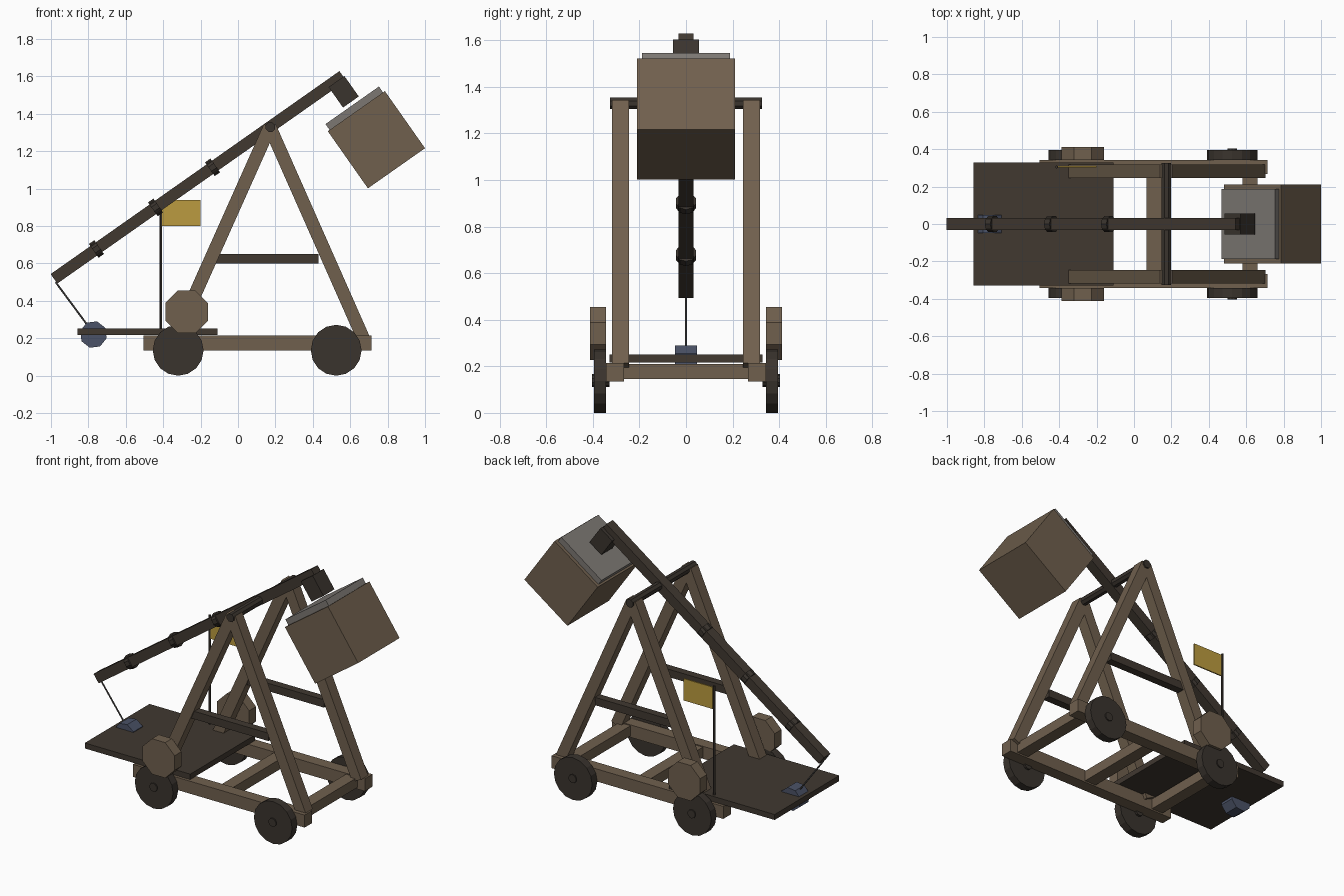
import bpy, bmesh, math
from mathutils import Matrix, Vector

if "Cube" in bpy.data.objects:
    bpy.data.objects.remove(bpy.data.objects["Cube"])


def material(name, rgb):
    m = bpy.data.materials.new(name)
    m.diffuse_color = (*rgb, 1)
    m.use_nodes = True
    m.node_tree.nodes["Principled BSDF"].inputs["Base Color"].default_value = m.diffuse_color
    return m


WOOD = material("oak wood", (0.162, 0.117, 0.076))
DARK = material("dark wood", (0.052, 0.040, 0.030))
IRON = material("dark iron", (0.042, 0.034, 0.027))
STONE = material("grey stone", (0.20, 0.185, 0.17))
BLUE = material("blue stone", (0.070, 0.085, 0.135))
GOLD = material("gold cloth", (0.50, 0.33, 0.050))
ROPE = material("rope", (0.09, 0.085, 0.08))

ALONG_Y = Matrix.Rotation(math.pi / 2, 4, 'X')
TILT = math.radians(35.1)


def finish(name, bm, mat, matrix):
    bm.transform(matrix)
    me = bpy.data.meshes.new(name)
    bm.to_mesh(me)
    bm.free()
    me.materials.append(mat)
    ob = bpy.data.objects.new(name, me)
    bpy.context.collection.objects.link(ob)
    return ob


def box(name, centre, size, mat, tilt=0.0):
    """Box centred at a point; tilt raises its +x end."""
    bm = bmesh.new()
    bmesh.ops.create_cube(bm, size=1)
    return finish(name, bm, mat, Matrix.Translation(centre)
                  @ Matrix.Rotation(-tilt, 4, 'Y') @ Matrix.Diagonal((*size, 1)))


def beam(name, a, b, thick, depth, mat):
    """Square-ended beam between two points that share the same y."""
    a, b = Vector(a), Vector(b)
    d = b - a
    return box(name, (a + b) / 2, (d.length, depth, thick), mat, math.atan2(d.z, d.x))


def prism(name, centre, r, depth, n, mat, rot=ALONG_Y, phase=0.0):
    bm = bmesh.new()
    bmesh.ops.create_cone(bm, cap_ends=True, segments=n, radius1=r, radius2=r, depth=depth)
    return finish(name, bm, mat, Matrix.Translation(centre) @ rot
                  @ Matrix.Rotation(math.radians(phase), 4, 'Z'))


def rod(name, a, b, r, n, mat):
    a, b = Vector(a), Vector(b)
    rot = (b - a).to_track_quat('Z', 'Y').to_matrix().to_4x4()
    return prism(name, (a + b) / 2, r, (b - a).length, n, mat, rot)


# Both sides: rails, A-frame legs, braces, wheels, winch drums
for s, side in ((-1, "front"), (1, "back")):
    box(f"{side}_rail", (0.104, s * 0.305, 0.175), (1.218, 0.077, 0.08), WOOD)
    for foot, end in ((-0.335, "left"), (0.67, "right")):
        beam(f"{side}_{end}_leg", (foot, s * 0.281, 0.2), (0.17, s * 0.281, 1.33),
             0.07, 0.072, WOOD)
    box(f"{side}_brace", (0.148, s * 0.281, 0.625), (0.566, 0.05, 0.05), DARK)
    for x, end in ((-0.32, "left"), (0.525, "right")):
        prism(f"{side}_{end}_wheel", (x, s * 0.369, 0.136), 0.136, 0.052, 16, IRON)
        prism(f"{side}_{end}_hub", (x, s * 0.366, 0.139), 0.027, 0.074, 10, IRON)
    prism(f"{side}_winch_drum", (-0.275, s * 0.378, 0.341), 0.123, 0.069, 8, WOOD, phase=22.5)

# Base cross beams and loading platform
for i, x in enumerate((-0.4, 0.107, 0.62)):
    box(f"cross_beam_{i + 1}", (x, 0, 0.177), (0.08, 0.55, 0.065), WOOD)
box("platform", (-0.484, 0, 0.234), (0.748, 0.655, 0.035), DARK)

# Pivot axle and throwing arm with iron bands
prism("pivot_axle", (0.173, 0, 1.329), 0.027, 0.652, 8, IRON, phase=22.5)
tip, butt = Vector((-0.984, 0, 0.518)), Vector((0.56, 0, 1.603))
beam("throwing_arm", tip, butt, 0.062, 0.066, DARK)
arm_rot = (butt - tip).to_track_quat('Z', 'Y').to_matrix().to_4x4()
for i, x in enumerate((-0.757, -0.441, -0.136)):
    p = tip.lerp(butt, (x - tip.x) / (butt.x - tip.x))
    prism(f"arm_band_{i + 1}", p, 0.045, 0.035, 10, IRON, arm_rot)

# Counterweight: hanger block, box and its stone fill
box("hanger_block", (0.565, 0, 1.518), (0.103, 0.112, 0.134), IRON, TILT)
centre = Vector((0.74, 0, 1.2615))
up = Vector((-math.sin(TILT), 0, math.cos(TILT)))
box("counterweight_box", centre, (0.373, 0.42, 0.373), WOOD, TILT)
box("counterweight_fill", centre + up * 0.2, (0.349, 0.376, 0.05), STONE, TILT)

# Sling and projectile
rod("sling_rope", (-0.975, 0, 0.50), (-0.79, 0, 0.25), 0.005, 6, ROPE)
prism("projectile", (-0.773, 0, 0.22), 0.073, 0.094, 8, BLUE, phase=29)

# Flag on the back corner of the platform
rod("flag_pole", (-0.414, 0.305, 0.2), (-0.414, 0.305, 0.95), 0.008, 6, IRON)
box("flag", (-0.303, 0.305, 0.87), (0.206, 0.008, 0.14), GOLD)
